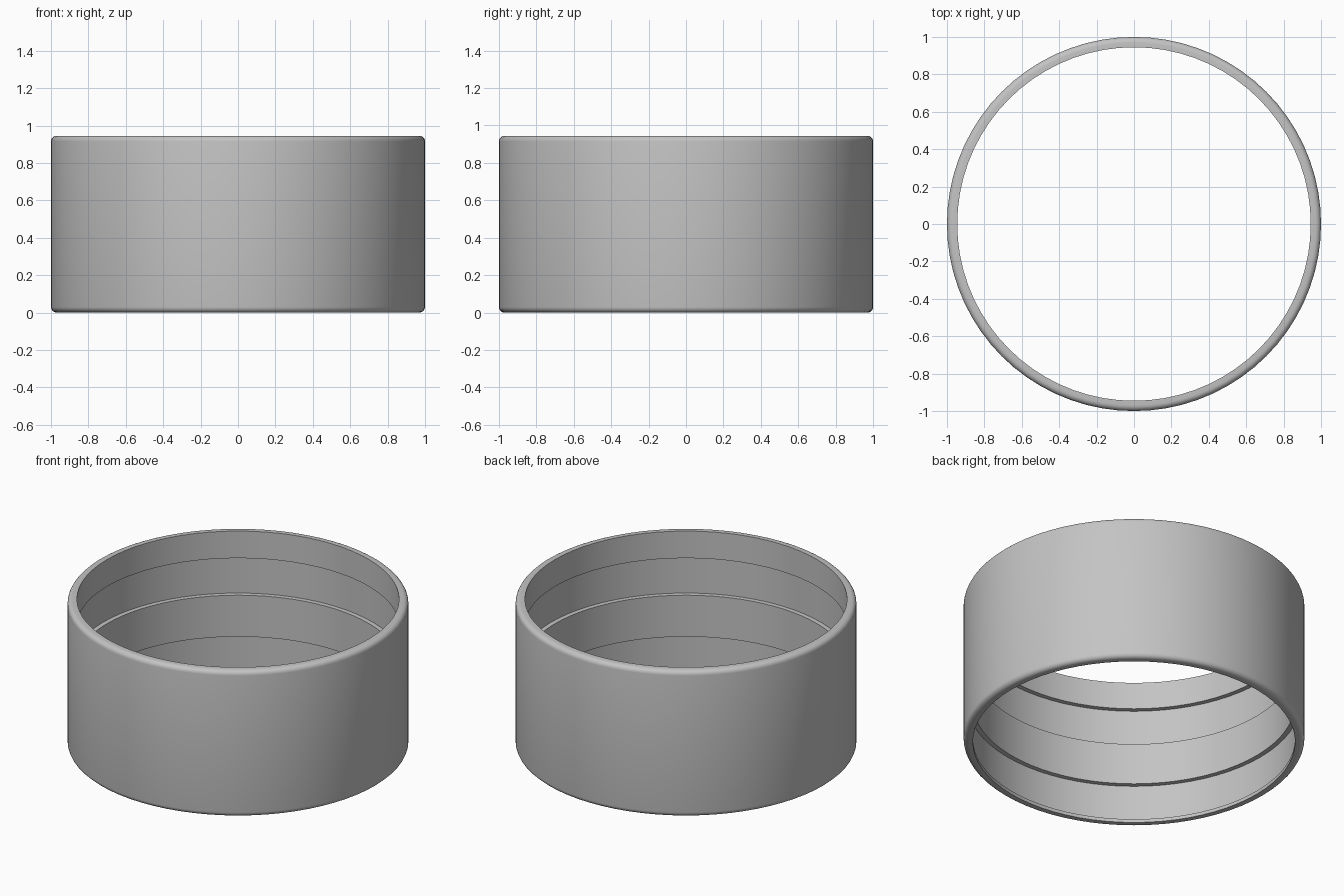
import bpy, bmesh, math

if "Cube" in bpy.data.objects:
    bpy.data.objects.remove(bpy.data.objects["Cube"])

SEGMENTS = 72
HEIGHT = 0.945
R_OUT, R_IN, R_GROOVE = 1.0, 0.945, 0.975
FILLET = 0.03

# Closed wall profile (radius, z): outer wall with rounded rims
profile = []
for cz, start in ((FILLET, -90), (HEIGHT - FILLET, 0)):
    for i in range(6):
        a = math.radians(start + 18 * i)
        profile.append((R_OUT - FILLET + FILLET * math.cos(a), cz + FILLET * math.sin(a)))

# Inner wall, from the top down, with two square grooves
profile.append((R_IN, HEIGHT))
for top, bottom in ((0.77, 0.53), (0.262, 0.022)):
    profile += [(R_IN, top), (R_GROOVE, top), (R_GROOVE, bottom), (R_IN, bottom)]
profile.append((R_IN, 0.0))

# Revolve the profile around z
bm = bmesh.new()
rings = []
for s in range(SEGMENTS):
    a = 2 * math.pi * s / SEGMENTS
    rings.append([bm.verts.new((r * math.cos(a), r * math.sin(a), z)) for r, z in profile])
n = len(profile)
for s in range(SEGMENTS):
    a, b = rings[s], rings[(s + 1) % SEGMENTS]
    for i in range(n):
        j = (i + 1) % n
        bm.faces.new((a[i], b[i], b[j], a[j]))
bmesh.ops.recalc_face_normals(bm, faces=bm.faces)

mesh = bpy.data.meshes.new("grooved_ring")
bm.to_mesh(mesh)
bm.free()
ring = bpy.data.objects.new("grooved_ring", mesh)
bpy.context.collection.objects.link(ring)

# Plain grey finish
grey = bpy.data.materials.new("light_grey")
grey.diffuse_color = (0.55, 0.55, 0.55, 1.0)
grey.use_nodes = True
grey.node_tree.nodes["Principled BSDF"].inputs["Base Color"].default_value = grey.diffuse_color
mesh.materials.append(grey)

# Smooth walls, sharp ledges
bpy.context.view_layer.objects.active = ring
ring.select_set(True)
bpy.ops.object.shade_smooth_by_angle(angle=math.radians(30))
